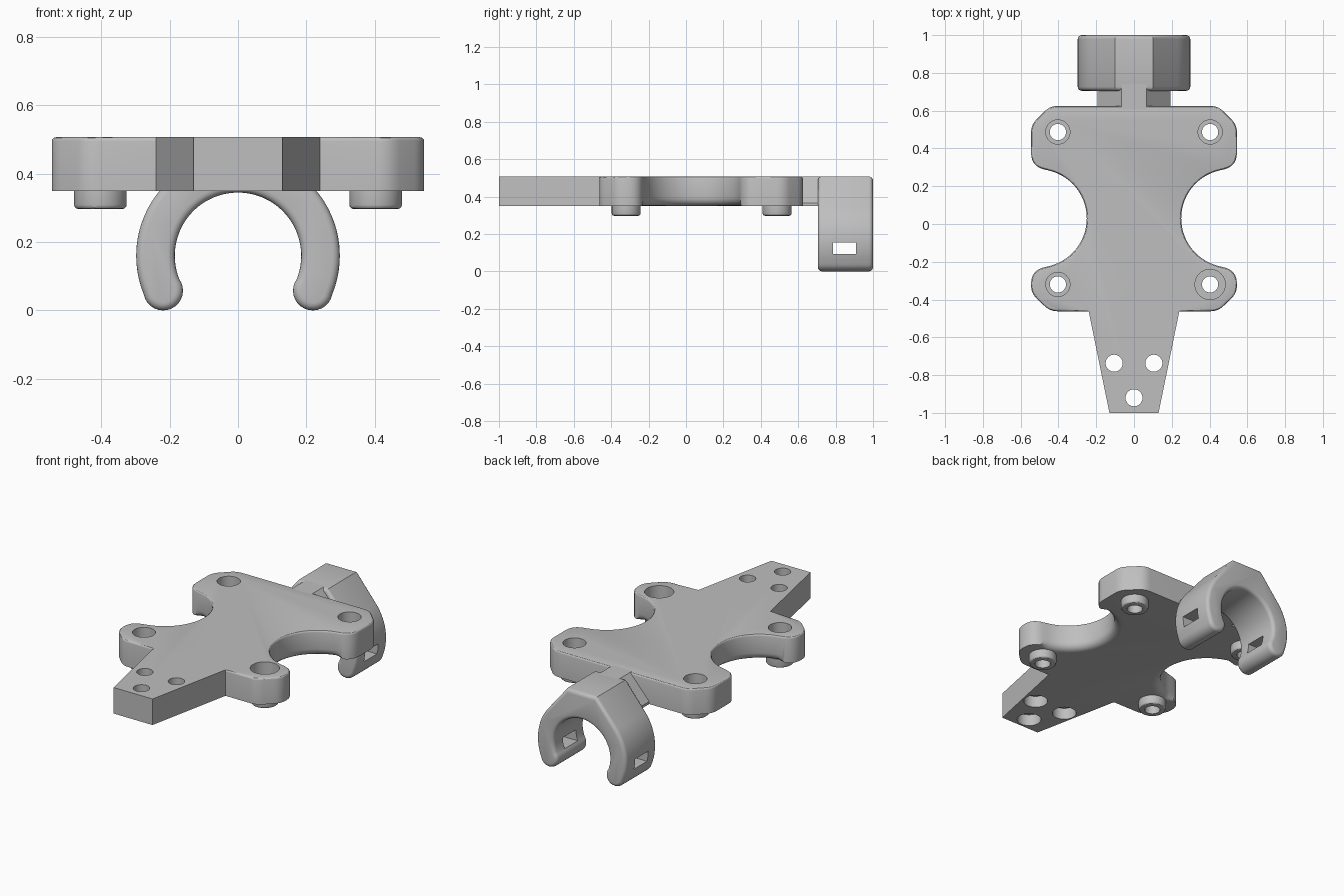
import bpy, bmesh
from math import sin, cos, radians
from mathutils import Vector

if "Cube" in bpy.data.objects:
    bpy.data.objects.remove(bpy.data.objects["Cube"])

grey = bpy.data.materials.new("light_grey")
grey.use_nodes = True
GREY = (0.52, 0.52, 0.52, 1)
grey.diffuse_color = GREY
grey.node_tree.nodes["Principled BSDF"].inputs["Base Color"].default_value = GREY

BOTTOM, TOP = 0.35, 0.507


def arc(cx, cy, r, start, end, steps):
    angles = [radians(start + (end - start) * i / steps) for i in range(steps + 1)]
    return [(cx + r * cos(a), cy + r * sin(a)) for a in angles]


def rounded(before, corner, after, size, steps=6):
    """Soft corner between two straight runs."""
    b, c, a = Vector(before), Vector(corner), Vector(after)
    p, q = c + (b - c).normalized() * size, c + (a - c).normalized() * size
    ts = [i / steps for i in range(steps + 1)]
    return [tuple(p * (1 - t) ** 2 + c * 2 * t * (1 - t) + q * t * t) for t in ts]


def prism(name, outline, lo, hi, along="z", bevels=()):
    """Extrude an outline; bevels hold (edge rule, width, segments)."""
    bm = bmesh.new()
    place = (lambda u, v, w: (u, v, w)) if along == "z" else (lambda u, v, w: (u, w, v))
    face = bm.faces.new([bm.verts.new(place(u, v, lo)) for u, v in outline])
    ext = bmesh.ops.extrude_face_region(bm, geom=[face])
    moved = [g for g in ext["geom"] if isinstance(g, bmesh.types.BMVert)]
    bmesh.ops.translate(bm, verts=moved, vec=place(0, 0, hi - lo))
    bmesh.ops.recalc_face_normals(bm, faces=bm.faces[:])
    for rule, width, segments in bevels:
        edges = [e for e in bm.edges if all(rule(v.co) for v in e.verts)]
        bmesh.ops.bevel(bm, geom=edges, offset=width, offset_type="OFFSET",
                        segments=segments, profile=0.5, affect="EDGES")
    mesh = bpy.data.meshes.new(name)
    bm.to_mesh(mesh)
    bm.free()
    obj = bpy.data.objects.new(name, mesh)
    mesh.materials.append(grey)
    bpy.context.collection.objects.link(obj)
    return obj


def disc(name, x, y, r, lo, hi, bevels=()):
    return prism(name, arc(x, y, r, 0, 352.5, 47), lo, hi, "z", bevels)


def activate(obj):
    bpy.ops.object.select_all(action="DESELECT")
    obj.select_set(True)
    bpy.context.view_layer.objects.active = obj


def cut(obj, cutters):
    activate(obj)
    for cutter in cutters:
        cutter.hide_render = True
        mod = obj.modifiers.new("cut", "BOOLEAN")
        mod.operation, mod.solver, mod.object = "DIFFERENCE", "EXACT", cutter
        bpy.ops.object.modifier_apply(modifier=mod.name)


def on(level, axis=2):
    return lambda co: abs(co[axis] - level) < 1e-4


# Plate outline: right half from the tail up to the back edge, then mirrored
waist = arc(0.51, 0.03, 0.26, 257, 103, 28)
lower, upper = (0.545, -0.246), (0.545, 0.306)
half = [(0.13, -1.0), (0.24, -0.462)]
half += rounded((0.24, -0.462), (0.445, -0.462), (0.545, -0.365), 0.04)
half += rounded((0.445, -0.462), (0.545, -0.365), lower, 0.04)
half += rounded((0.545, -0.365), lower, waist[0], 0.07)
half += waist
half += rounded(waist[-1], upper, (0.545, 0.525), 0.07)
half += rounded(upper, (0.545, 0.525), (0.445, 0.625), 0.04)
half += rounded((0.545, 0.525), (0.445, 0.625), (0, 0.625), 0.04)
outline = half + [(-x, y) for x, y in reversed(half)]


def waist_underside(co):
    return on(BOTTOM)(co) and -0.235 < co.y < 0.295 and abs(co.x) < 0.5


def body_rim(co):
    return on(TOP)(co) and co.y > -0.47


plate = prism("plate", outline, BOTTOM, TOP, "z",
              [(waist_underside, 0.045, 5), (body_rim, 0.012, 3)])
# The straight seam between body and tail stays flat because it has no edge there

# Screw bosses with counterbored holes
cutters = []
bosses = []
for side, sx in (("left", 1), ("right", -1)):
    for end, y in (("front", -0.32), ("back", 0.487)):
        x = sx * 0.403
        wide = 0.08 if (side, end) == ("left", "front") else 0.064
        holes = [disc("hole_cutter", x, y, 0.043, 0.2, 0.6),
                 disc("bore_cutter", x, y, wide, 0.385, 0.6)]
        boss = disc(f"boss_{end}_{side}", x, y, 0.077, 0.297, BOTTOM,
                    [(on(0.297), 0.012, 3)])
        cut(boss, holes[:1])
        bosses.append(boss)
        cutters += holes

# Tail holes, counterbored from below
for x, y in ((-0.105, -0.737), (0.105, -0.737), (0, -0.92)):
    cutters += [disc("tail_hole_cutter", x, y, 0.045, 0.2, 0.6),
                disc("tail_bore_cutter", x, y, 0.067, 0.2, 0.42)]
cut(plate, cutters)

# Neck joining plate and clip, with sloping sides
neck = prism("neck", [(-0.065, TOP), (0.065, TOP), (0.192, 0.365), (0.192, BOTTOM),
                      (-0.192, BOTTOM), (-0.192, 0.365)], 0.605, 0.74, "y")

# Spring clip: open ring with faceted top and round tips
tip = arc(0.219, 0.058, 0.058, -25, -205, 14)
right = [(0.1, TOP)] + arc(0, 0.16, 0.298, 39.6, -22, 22) + tip
right += arc(0, 0.16, 0.185, -22, 90, 32)
profile = right + [(-x, z) for x, z in reversed(right[:-1])]
clip = prism("clip", profile, 0.705, 1.0, "y",
             [(on(0.705, 1), 0.022, 4), (on(1.0, 1), 0.022, 4)])

# Strap slot through both arms
slot = prism("slot_cutter", [(-0.5, 0.092), (0.5, 0.092), (0.5, 0.155), (-0.5, 0.155)],
             0.785, 0.91, "y")
cut(clip, [slot])

for cutter in cutters + [slot]:
    bpy.data.objects.remove(cutter)
for obj in [plate, neck, clip] + bosses:
    activate(obj)
    bpy.ops.object.shade_smooth_by_angle(angle=radians(30))
